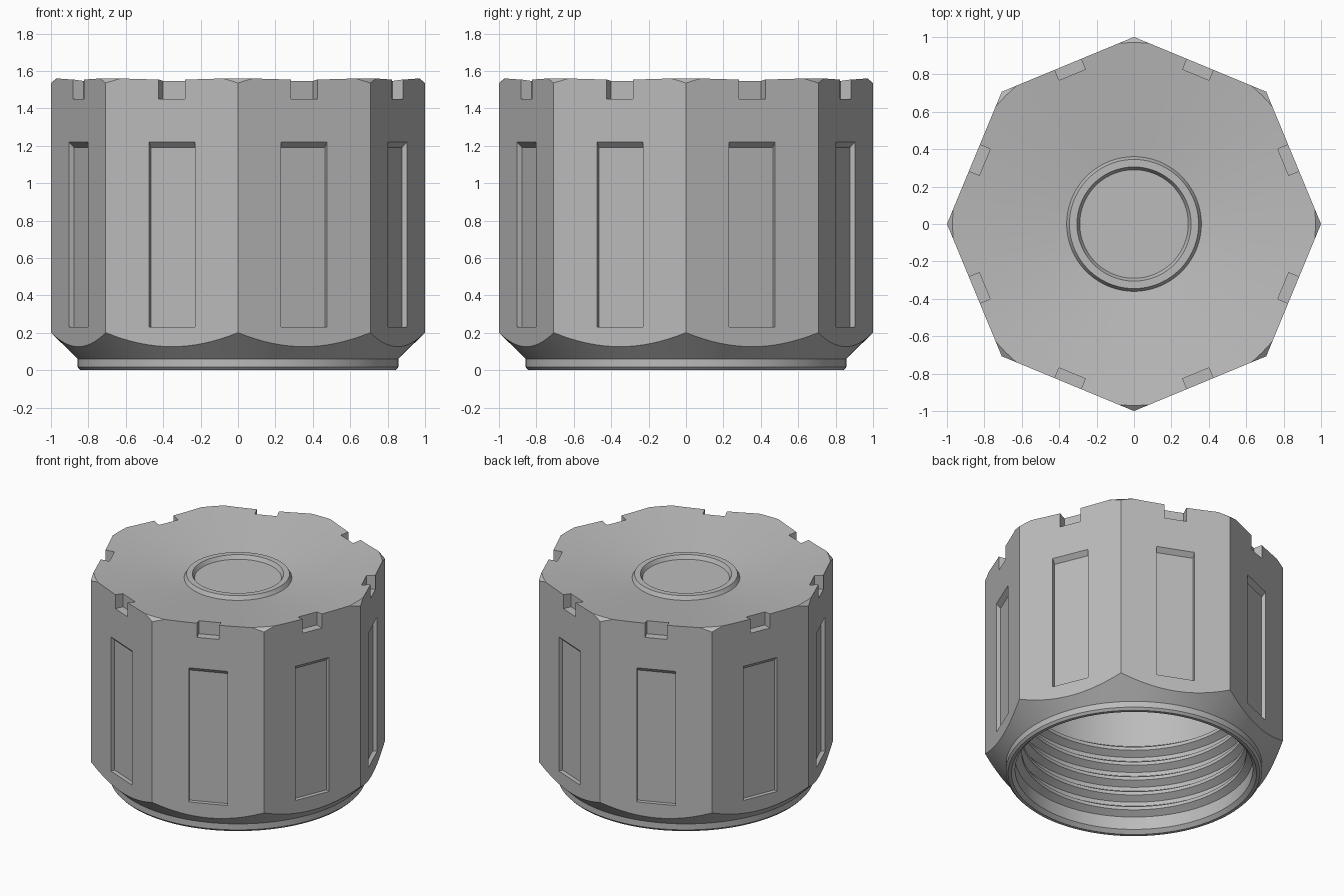
import bpy, bmesh, math
from mathutils import Matrix, Vector

if "Cube" in bpy.data.objects:
    bpy.data.objects.remove(bpy.data.objects["Cube"], do_unlink=True)

SIDES = 8
APOTHEM = math.cos(math.pi / SIDES)

grey = bpy.data.materials.new("mid grey")
grey.use_nodes = True
colour = (0.5, 0.5, 0.5, 1)
grey.diffuse_color = colour
grey.node_tree.nodes["Principled BSDF"].inputs["Base Color"].default_value = colour


def to_object(name, bm):
    bmesh.ops.recalc_face_normals(bm, faces=bm.faces)
    mesh = bpy.data.meshes.new(name)
    bm.to_mesh(mesh)
    bm.free()
    mesh.materials.append(grey)
    obj = bpy.data.objects.new(name, mesh)
    bpy.context.collection.objects.link(obj)
    return obj


def lathe(name, profile, steps=128):
    """Solid of revolution from (radius, height) points that start and end on the axis."""
    bm = bmesh.new()
    verts = [bm.verts.new((r, 0, z)) for r, z in profile]
    edges = [bm.edges.new(pair) for pair in zip(verts, verts[1:])]
    bmesh.ops.spin(bm, geom=verts + edges, cent=(0, 0, 0), axis=(0, 0, 1),
                   angle=2 * math.pi, steps=steps)
    bmesh.ops.remove_doubles(bm, verts=bm.verts, dist=0.0001)
    return to_object(name, bm)


def add_prism(bm, ends):
    """Join two matching outlines into a closed solid."""
    first, second = [[bm.verts.new(p) for p in end] for end in ends]
    bm.faces.new(first)
    bm.faces.new(second)
    for i in range(len(first)):
        bm.faces.new((first[i - 1], first[i], second[i], second[i - 1]))


def add_slab(bm, profile, width, angle):
    """Extrude a (radial, height) outline across one side of the octagon."""
    turn = Matrix.Rotation(angle, 3, 'Z')
    add_prism(bm, [[turn @ Vector((r, y, z)) for r, z in profile]
                   for y in (-width / 2, width / 2)])


def cut(target, cutter, operation):
    mod = target.modifiers.new(operation.lower(), 'BOOLEAN')
    mod.object, mod.operation, mod.solver = cutter, operation, 'EXACT'
    bpy.context.view_layer.objects.active = target
    bpy.ops.object.modifier_apply(modifier=mod.name)
    bpy.data.objects.remove(cutter, do_unlink=True)


# Octagonal body with corners on the axes
bm = bmesh.new()
corners = [2 * math.pi * i / SIDES for i in range(SIDES)]
add_prism(bm, [[(math.cos(a), math.sin(a), z) for a in corners] for z in (-0.2, 1.8)])
cap = to_object("cap_body", bm)

# Turned envelope: rim, lower chamfer, top chamfer, dished top and centre ring
envelope = lathe("turned_envelope", [
    (0, 0), (0.842, 0), (0.857, 0.016), (0.857, 0.06), (1.04, 0.24), (1.04, 1.502),
    (0.97, 1.56), (0.36, 1.478), (0.345, 1.506), (0.305, 1.506), (0.29, 1.478), (0, 1.478)])
cut(cap, envelope, 'INTERSECT')

# Hollow with thread ridges
bore = [(0, -0.1), (0.82, -0.1), (0.82, 0), (0.795, 0.025)]
for i in range(5):
    z = 0.12 + i * 0.115
    bore += [(0.795, z), (0.75, z + 0.03), (0.75, z + 0.055), (0.795, z + 0.085)]
bore += [(0.795, 1.38), (0, 1.38)]
cut(cap, lathe("threaded_bore", bore), 'DIFFERENCE')

# Grip recesses with a sloping upper end, and notches in the top edge
bm = bmesh.new()
floor, outside = APOTHEM - 0.03, 1.1
notch_floor = APOTHEM - 0.06
recess = [(floor, 0.23), (outside, 0.23), (outside, 1.19 + outside - floor), (floor, 1.19)]
notch = [(notch_floor, 1.45), (outside, 1.45), (outside, 1.7), (notch_floor, 1.7)]
for corner in corners:
    angle = corner + math.pi / SIDES
    add_slab(bm, recess, 0.265, angle)
    add_slab(bm, notch, 0.152, angle)
cut(cap, to_object("grip_cutters", bm), 'DIFFERENCE')

# Smooth the turned surfaces, keep the edges crisp
for obj in bpy.context.selected_objects:
    obj.select_set(False)
cap.select_set(True)
bpy.context.view_layer.objects.active = cap
bpy.ops.object.shade_smooth_by_angle(angle=math.radians(25))
